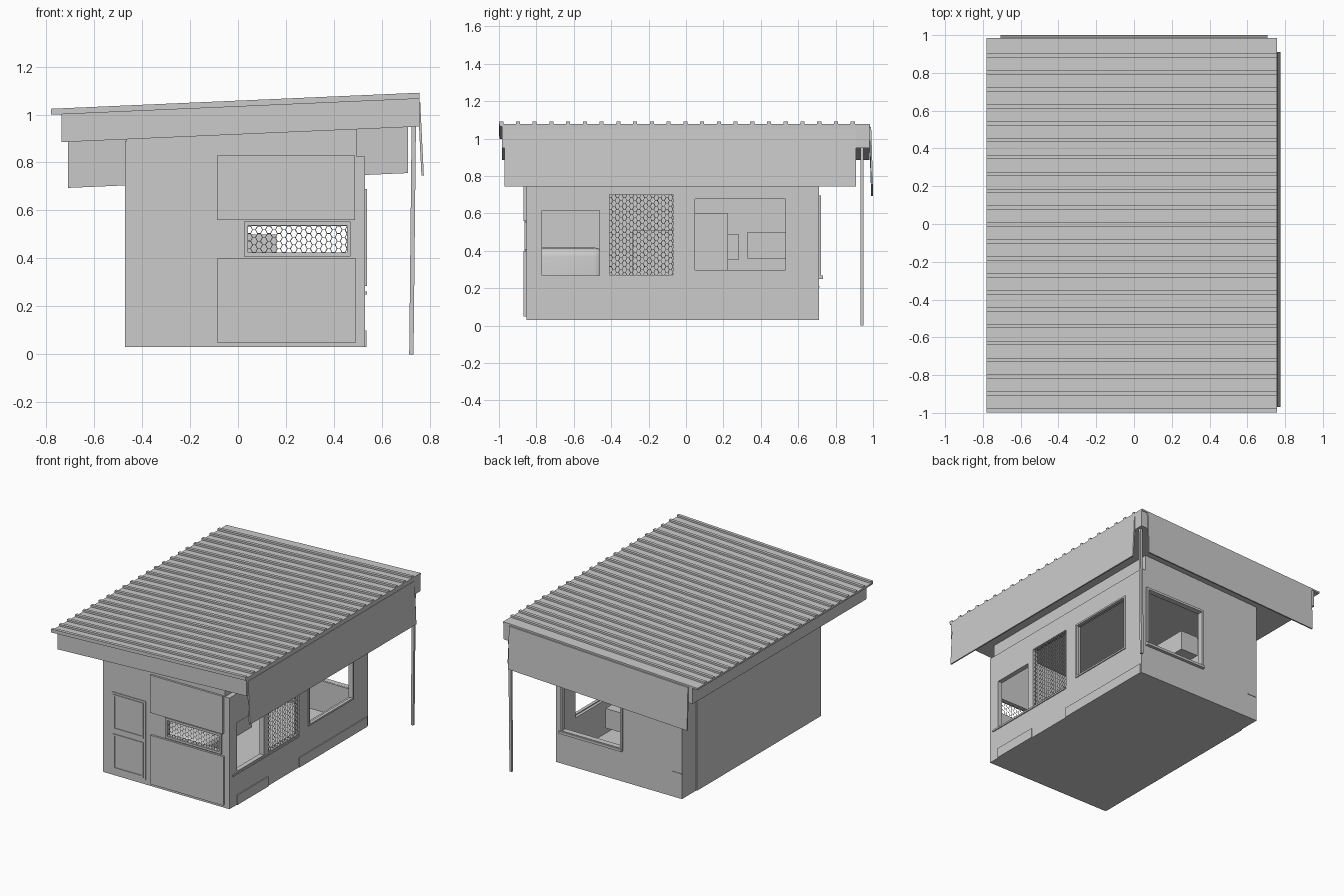
import bpy, bmesh, math

if "Cube" in bpy.data.objects:
    bpy.data.objects.remove(bpy.data.objects["Cube"])

SLOPE = 0.0435  # roof rise per unit of x

grey = bpy.data.materials.new("plain_grey")
grey.diffuse_color = (0.6, 0.6, 0.6, 1)
grey.use_nodes = True
grey.node_tree.nodes["Principled BSDF"].inputs["Base Color"].default_value = grey.diffuse_color


def add(name, bm):
    bmesh.ops.recalc_face_normals(bm, faces=bm.faces)
    me = bpy.data.meshes.new(name)
    bm.to_mesh(me)
    bm.free()
    me.materials.append(grey)
    ob = bpy.data.objects.new(name, me)
    bpy.context.collection.objects.link(ob)
    return ob


def box_into(bm, x, y, z, slope=0, lean=(0, 0)):
    """Box from ranges; slope shears z along x, lean moves the bottom sideways."""
    vs = bmesh.ops.create_cube(bm, size=1)["verts"]
    for v in vs:
        low = v.co.z < 0
        px = x[v.co.x > 0] + (lean[0] if low else 0)
        py = y[v.co.y > 0] + (lean[1] if low else 0)
        v.co = (px, py, z[not low] + slope * px)


def box(name, x, y, z, slope=0, lean=(0, 0)):
    bm = bmesh.new()
    box_into(bm, x, y, z, slope, lean)
    return add(name, bm)


def place(axis, d, u, z):
    return (u, d, z) if axis == "y" else (d, u, z)


def plate(name, axis, d, u, z):
    return box(name, d, u, z) if axis == "x" else box(name, u, d, z)


def frame(name, axis, d, u, z, t):
    """Rectangular frame with bars of width t."""
    bm = bmesh.new()
    for uu, zz in (((u[0], u[0] + t), z), ((u[1] - t, u[1]), z),
                   ((u[0] + t, u[1] - t), (z[0], z[0] + t)),
                   ((u[0] + t, u[1] - t), (z[1] - t, z[1]))):
        box_into(bm, *((d, uu) if axis == "x" else (uu, d)), zz)
    return add(name, bm)


def wall(name, axis, d, u, z, holes, follow_roof=False):
    """Wall with rectangular holes (u0, u1, z0, z1), thickened between the depths d."""
    us = sorted({*u, *(h[i] for h in holes for i in (0, 1))})
    zs = sorted({*z, *(h[i] for h in holes for i in (2, 3))})
    bm = bmesh.new()
    grid = {}
    for a in us:
        for b in zs:
            top = b + SLOPE * a if follow_roof and b == zs[-1] else b
            grid[a, b] = bm.verts.new(place(axis, d[0], a, top))
    faces = []
    for a0, a1 in zip(us, us[1:]):
        for b0, b1 in zip(zs, zs[1:]):
            ca, cb = (a0 + a1) / 2, (b0 + b1) / 2
            if not any(h[0] < ca < h[1] and h[2] < cb < h[3] for h in holes):
                faces.append(bm.faces.new([grid[p] for p in
                             ((a0, b0), (a1, b0), (a1, b1), (a0, b1))]))
    ext = bmesh.ops.extrude_face_region(bm, geom=faces, use_keep_orig=True)["geom"]
    for v in ext:
        if isinstance(v, bmesh.types.BMVert):
            v.co[0 if axis == "x" else 1] = d[1]
    bmesh.ops.dissolve_limit(bm, angle_limit=0.01, verts=bm.verts, edges=bm.edges)
    return add(name, bm)


def wire_mesh(name, axis, d, u, z, w, h):
    """Hexagonal wire netting from mirrored zigzag wires."""
    cu = bpy.data.curves.new(name, "CURVE")
    cu.dimensions = "3D"
    cu.bevel_depth = 0.0017
    cu.bevel_resolution = 0
    rows = round((z[1] - z[0]) / h)
    h = (z[1] - z[0]) / rows
    cols = round((u[1] - u[0]) / w)
    w = (u[1] - u[0]) / cols
    for r in range(rows):
        s = 1 if r % 2 else -1
        mid = z[0] + (r + 0.5) * h
        pts = []
        for c in range(cols):
            for f, k in ((0, -1), (0.3, -1), (0.5, 1), (0.8, 1)):
                pts.append((u[0] + (c + f) * w, mid + s * k * h / 2))
        pts.append((u[1], mid - s * h / 2))
        sp = cu.splines.new("POLY")
        sp.points.add(len(pts) - 1)
        for p, (a, b) in zip(sp.points, pts):
            p.co = (*place(axis, d, a, b), 1)
    ob = bpy.data.objects.new(name, cu)
    bpy.context.collection.objects.link(ob)
    cu.materials.append(grey)
    bpy.ops.object.select_all(action="DESELECT")
    ob.select_set(True)
    bpy.context.view_layer.objects.active = ob
    bpy.ops.object.convert(target="MESH")


# Floor and walls
box("floor", (-0.465, 0.53), (-0.85, 0.71), (0.03, 0.05))
wall("front_wall", "y", (-0.854, -0.825), (-0.465, 0.495), (0.03, 0.925),
     [(0.04, 0.455, 0.425, 0.535)], True)
wall("back_wall", "y", (0.71, 0.68), (-0.465, 0.495), (0.03, 0.925),
     [(0.015, 0.48, 0.27, 0.68)], True)
wall("right_wall", "x", (0.53, 0.495), (-0.854, 0.71), (0.03, 0.825),
     [(-0.77, -0.463, 0.268, 0.616), (-0.41, -0.07, 0.27, 0.70),
      (0.04, 0.54, 0.29, 0.685)])
box("right_wall_top", (0.47, 0.495), (-0.825, 0.68), (0.80, 0.945))
box("left_wall", (-0.465, -0.435), (-0.825, 0.68), (0.03, 0.91))
box("left_cladding", (-0.472, -0.465), (-0.85, 0.55), (0.03, 0.89))

# Front door with two recessed panels
plate("door", "y", (-0.859, -0.854), (-0.40, -0.13), (0.065, 0.625))
for n, zz in (("lower", (0.085, 0.322)), ("upper", (0.367, 0.604))):
    frame("door_trim_" + n, "y", (-0.864, -0.858), (-0.385, -0.145),
          (zz[0] - 0.007, zz[1] + 0.007), 0.012)

# Front cladding panels and netted window
plate("front_panel_lower", "y", (-0.868, -0.854), (-0.087, 0.492), (0.05, 0.40))
plate("front_panel_upper", "y", (-0.868, -0.854), (-0.087, 0.487), (0.56, 0.83))
frame("front_window_frame", "y", (-0.863, -0.854), (0.026, 0.47), (0.408, 0.553), 0.016)
wire_mesh("front_netting", "y", -0.85, (0.04, 0.455), (0.425, 0.535), 0.042, 0.0157)

# Right side netting, frames and trims
wire_mesh("right_netting", "x", 0.522, (-0.41, -0.07), (0.27, 0.70), 0.038, 0.0154)
frame("right_window_frame", "x", (0.515, 0.537), (0.035, 0.545), (0.285, 0.69), 0.012)
plate("right_ledge", "x", (0.53, 0.537), (-0.82, -0.07), (0.25, 0.262))
plate("right_skirt_front", "x", (0.53, 0.536), (-0.77, -0.42), (0.03, 0.10))
plate("right_skirt_back", "x", (0.53, 0.536), (-0.07, 0.70), (0.03, 0.10))

# Back window frame and sill
frame("back_window_frame", "y", (0.69, 0.722), (0.0, 0.492), (0.255, 0.695), 0.016)
plate("back_sill", "y", (0.70, 0.732), (0.0, 0.495), (0.25, 0.268))
plate("back_hatch_line", "y", (0.71, 0.714), (-0.46, -0.39), (0.205, 0.211))

# Interior furniture
bench = box("bench", (-0.43, 0.30), (-0.82, -0.44), (0.05, 0.418))
bev = bench.modifiers.new("soft_edge", "BEVEL")
bev.width, bev.segments = 0.05, 4
for p in bench.data.polygons:
    p.use_smooth = True
box("cupboard", (-0.435, -0.05), (-0.285, 0.0), (0.05, 0.51))
box("tall_cabinet", (-0.435, -0.05), (0.0, 0.225), (0.05, 0.60))
box("cabinet_shelf", (-0.435, -0.15), (0.225, 0.28), (0.35, 0.49))
box("window_box", (0.02, 0.16), (0.33, 0.68), (0.36, 0.50))

# Roof slab, sheet and ribs
box("roof_slab", (-0.737, 0.757), (-0.985, 0.98), (0.917, 1.033), SLOPE)
box("roof_sheet", (-0.78, 0.757), (-0.998, 0.985), (1.033, 1.045), SLOPE)
bm = bmesh.new()
for i in range(22):
    y = -0.988 + i * 0.0895
    box_into(bm, (-0.78, 0.757), (y - 0.011, y + 0.011), (1.044, 1.058), SLOPE)
add("roof_ribs", bm)

# Hanging boards along the roof edge, and the corner post
box("right_hanging_board", (0.750, 0.760), (-0.97, 0.91), (0.745, 1.05), 0, (0.015, 0))
box("back_hanging_board", (-0.708, 0.708), (0.980, 0.990), (0.725, 1.03), SLOPE, (0, 0.01))
box("corner_post", (0.724, 0.742), (0.933, 0.950), (0.0, 0.955), 0, (-0.01, 0))
